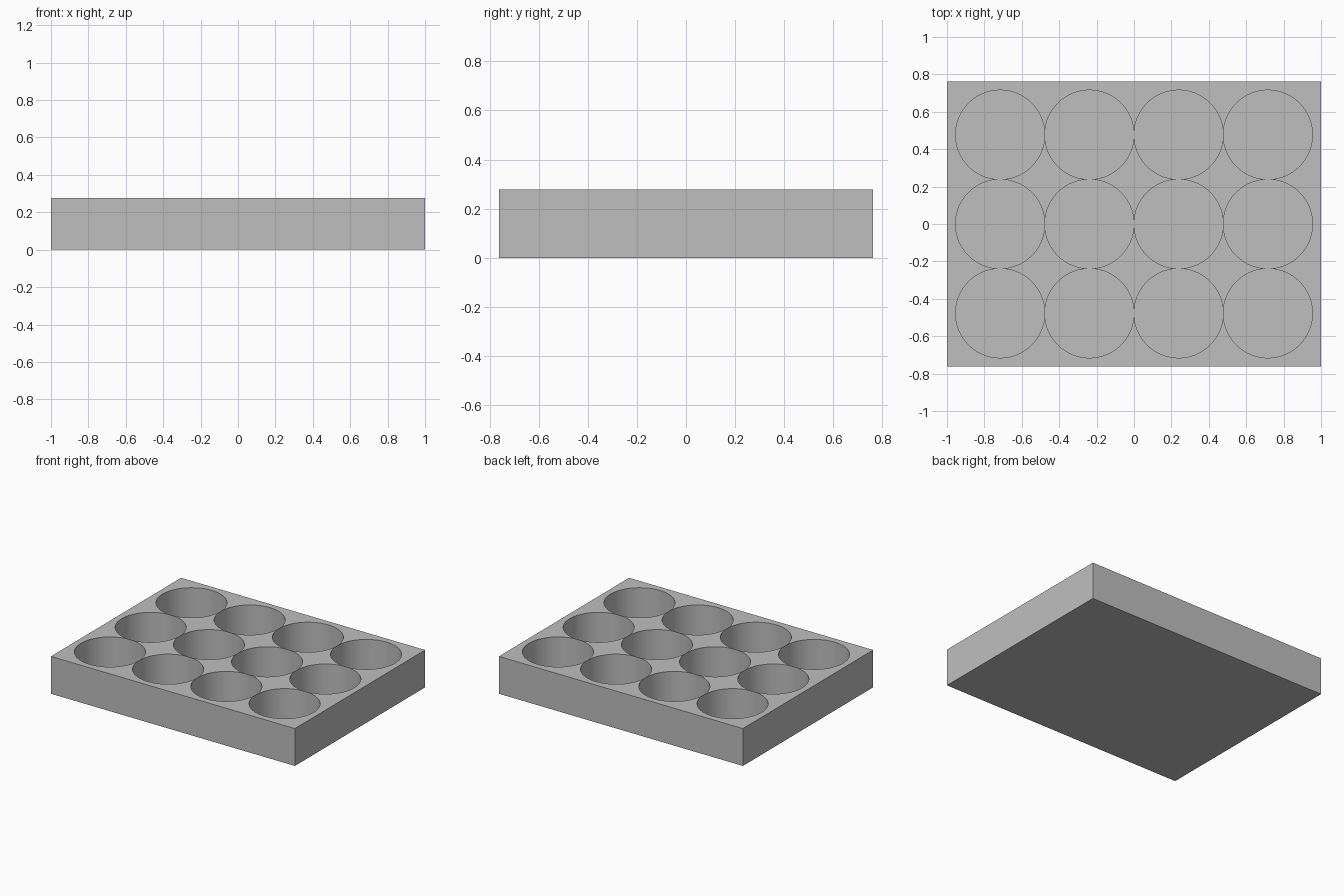
import bpy
import math

if "Cube" in bpy.data.objects:
    bpy.data.objects.remove(bpy.data.objects["Cube"], do_unlink=True)

WIDTH, DEPTH, HEIGHT = 2.0, 1.524, 0.277
PITCH, RADIUS, FLOOR = 0.4772, 0.2384, 0.046
COLUMNS, ROWS = 4, 3

grey = bpy.data.materials.new("plain grey")
grey.use_nodes = True
colour = (0.52, 0.52, 0.52, 1)
grey.diffuse_color = colour
grey.node_tree.nodes["Principled BSDF"].inputs["Base Color"].default_value = colour

# Solid tray block
bpy.ops.mesh.primitive_cube_add(size=1, location=(0, 0, HEIGHT / 2))
tray = bpy.context.object
tray.name = "tray"
tray.scale = (WIDTH, DEPTH, HEIGHT)
bpy.ops.object.transform_apply(location=True, rotation=False, scale=True)
tray.data.materials.append(grey)

# Grid of round pocket cutters, joined into one helper
cutters = []
for col in range(COLUMNS):
    for row in range(ROWS):
        x = (col - (COLUMNS - 1) / 2) * PITCH
        y = (row - (ROWS - 1) / 2) * PITCH
        bpy.ops.mesh.primitive_cylinder_add(
            vertices=96, radius=RADIUS, depth=HEIGHT,
            location=(x, y, FLOOR + HEIGHT / 2))
        cutters.append(bpy.context.object)
        cutters[-1].data.materials.append(grey)
bpy.ops.object.select_all(action="DESELECT")
for cutter in cutters:
    cutter.select_set(True)
bpy.context.view_layer.objects.active = cutters[0]
bpy.ops.object.join()
pockets = bpy.context.object
pockets.name = "pocket_cutter"
pockets.hide_render = True

# Cut the flat-floored pockets
cut = tray.modifiers.new("pockets", "BOOLEAN")
cut.operation = "DIFFERENCE"
cut.solver = "EXACT"
cut.object = pockets
bpy.ops.object.select_all(action="DESELECT")
tray.select_set(True)
bpy.context.view_layer.objects.active = tray
bpy.ops.object.modifier_apply(modifier=cut.name)
bpy.data.objects.remove(pockets, do_unlink=True)

# Smooth pocket walls with crisp rims
bpy.ops.object.shade_smooth_by_angle(angle=math.radians(30))
